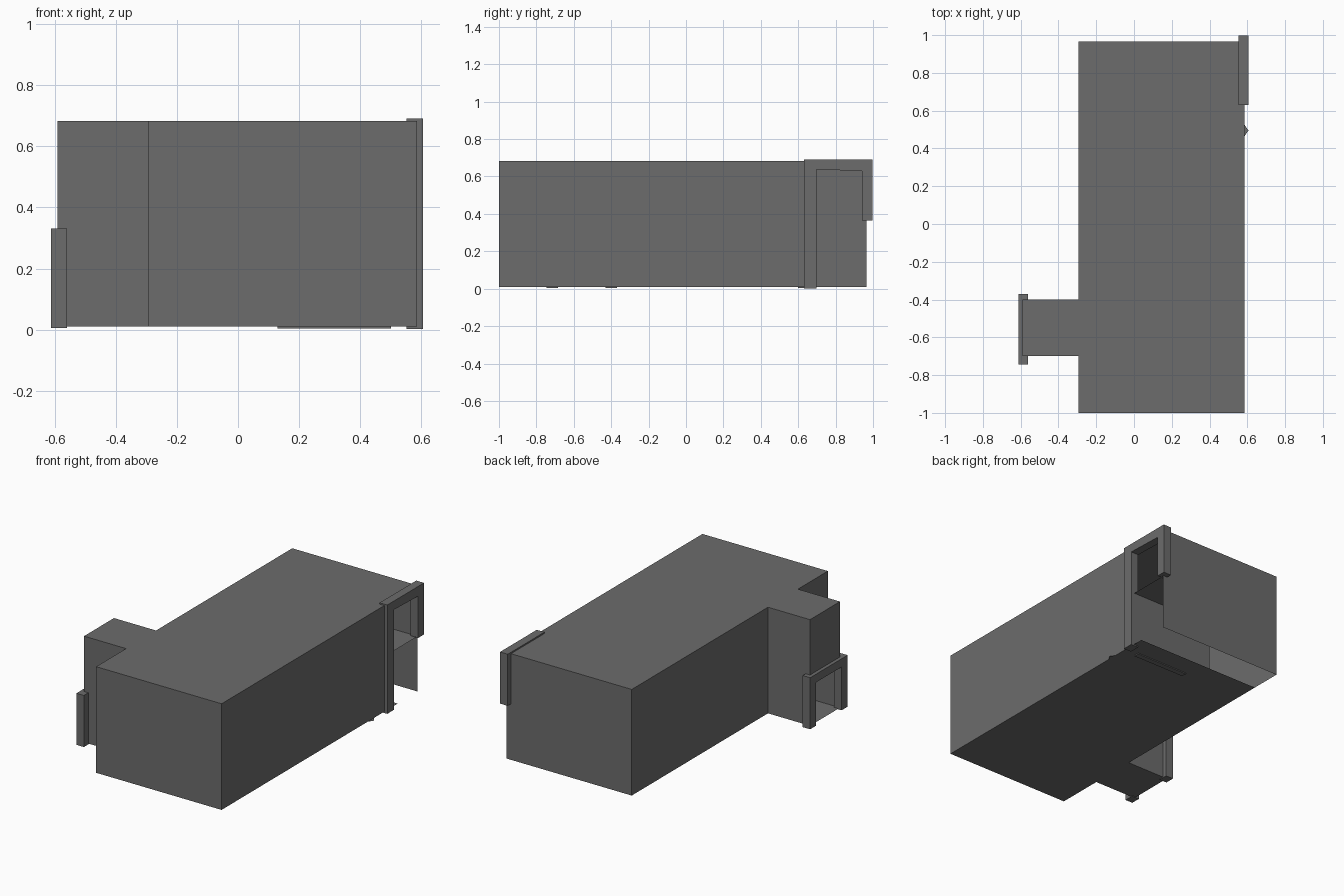
import bpy, bmesh
from mathutils import Vector

cube = bpy.data.objects.get("Cube")
if cube:
    bpy.data.objects.remove(cube, do_unlink=True)

stone = bpy.data.materials.new("dark grey stone")
stone.use_nodes = True
GREY = (0.15, 0.15, 0.15, 1)
stone.diffuse_color = GREY
bsdf = next(n for n in stone.node_tree.nodes if n.type == 'BSDF_PRINCIPLED')
bsdf.inputs["Base Color"].default_value = GREY
bsdf.inputs["Roughness"].default_value = 0.9


def finish(name, bm):
    mesh = bpy.data.meshes.new(name)
    bm.to_mesh(mesh)
    bm.free()
    mesh.materials.append(stone)
    obj = bpy.data.objects.new(name, mesh)
    bpy.context.collection.objects.link(obj)
    return obj


def panel(bm, axis, at, low, high, side):
    """Rectangle at one position on an axis, facing that axis' + or - side."""
    a, b = [(1, 2), (2, 0), (0, 1)][axis]
    verts = []
    for u, v in ((low[0], low[1]), (high[0], low[1]), (high[0], high[1]), (low[0], high[1])):
        p = Vector((0, 0, 0))
        p[axis], p[a], p[b] = at, u, v
        verts.append(bm.verts.new(p))
    bm.faces.new(verts if side > 0 else verts[::-1])


def extrude_profile(name, points, x0, x1):
    """Solid made by sweeping a (y, z) outline along x."""
    bm = bmesh.new()
    face = bm.faces.new([bm.verts.new((x0, y, z)) for y, z in points])
    out = bmesh.ops.extrude_face_region(bm, geom=[face])
    verts = [g for g in out["geom"] if isinstance(g, bmesh.types.BMVert)]
    bmesh.ops.translate(bm, verts=verts, vec=(x1 - x0, 0, 0))
    bmesh.ops.recalc_face_normals(bm, faces=bm.faces)
    return finish(name, bm)


# Main dimensions
LEFT, RIGHT, NOOK = 0.585, -0.295, -0.59
FRONT, BACK = -1.0, 0.965
NOOK_F, NOOK_B = -0.70, -0.40
FLOOR, TOP, LEDGE = 0.01, 0.683, 0.36
DOOR_Y, DOOR_Z = 0.66, 0.65
FLOOR_END, RISER = 0.765, 0.70

# Room walls, open at the tall doorway and into the nook
bm = bmesh.new()
panel(bm, 1, FRONT, (FLOOR, RIGHT), (TOP, LEFT), -1)
panel(bm, 1, BACK, (FLOOR, RIGHT), (TOP, LEFT), 1)
panel(bm, 0, LEFT, (FRONT, FLOOR), (DOOR_Y, TOP), 1)
panel(bm, 0, LEFT, (DOOR_Y, DOOR_Z), (BACK, TOP), 1)
panel(bm, 0, RIGHT, (FRONT, FLOOR), (NOOK_F, TOP), -1)
panel(bm, 0, RIGHT, (NOOK_B, FLOOR), (BACK, TOP), -1)
finish("room_walls", bm)

# Nook walls, with a low doorway in the end
bm = bmesh.new()
panel(bm, 1, NOOK_F, (FLOOR, NOOK), (TOP, RIGHT), -1)
panel(bm, 1, NOOK_B, (FLOOR, NOOK), (TOP, RIGHT), 1)
panel(bm, 0, NOOK, (NOOK_F, 0.30), (NOOK_B, TOP), -1)
finish("nook_walls", bm)

# Ceiling and floor
bm = bmesh.new()
panel(bm, 2, TOP, (RIGHT, FRONT), (LEFT, BACK), 1)
panel(bm, 2, TOP, (NOOK, NOOK_F), (RIGHT, NOOK_B), 1)
finish("ceiling", bm)
bm = bmesh.new()
panel(bm, 2, FLOOR, (RIGHT, FRONT), (LEFT, FLOOR_END), -1)
panel(bm, 2, FLOOR, (NOOK, NOOK_F), (RIGHT, NOOK_B), -1)
finish("floor", bm)

# Raised landing behind the tall doorway
bm = bmesh.new()
panel(bm, 2, LEDGE, (0, RISER), (LEFT, BACK), 1)
panel(bm, 1, RISER, (FLOOR, 0), (LEDGE, LEFT), -1)
finish("landing", bm)

# Tall door frame: one leg reaches the floor, the other stops at the landing
extrude_profile("tall_door_frame", [
    (0.63, 0.002), (0.63, 0.692), (0.998, 0.692), (0.998, 0.365),
    (0.94, 0.365), (0.94, 0.63), (0.697, 0.637), (0.697, 0.002)], 0.552, 0.606)

# Low door frame around the nook opening
extrude_profile("low_door_frame", [
    (-0.745, 0.005), (-0.745, 0.332), (-0.37, 0.332), (-0.37, 0.005),
    (-0.43, 0.005), (-0.43, 0.28), (-0.685, 0.28), (-0.685, 0.005)], -0.612, -0.56)

# Floor chip poking out under the wall and a thin slab beneath the floor
bm = bmesh.new()
bm.faces.new([bm.verts.new(p) for p in
              ((LEFT, 0.465, FLOOR), (0.606, 0.495, FLOOR), (LEFT, 0.525, FLOOR))])
finish("floor_chip", bm)
extrude_profile("floor_slab", [(0.60, 0.004), (0.635, 0.004), (0.635, FLOOR), (0.60, FLOOR)], 0.13, 0.5)
